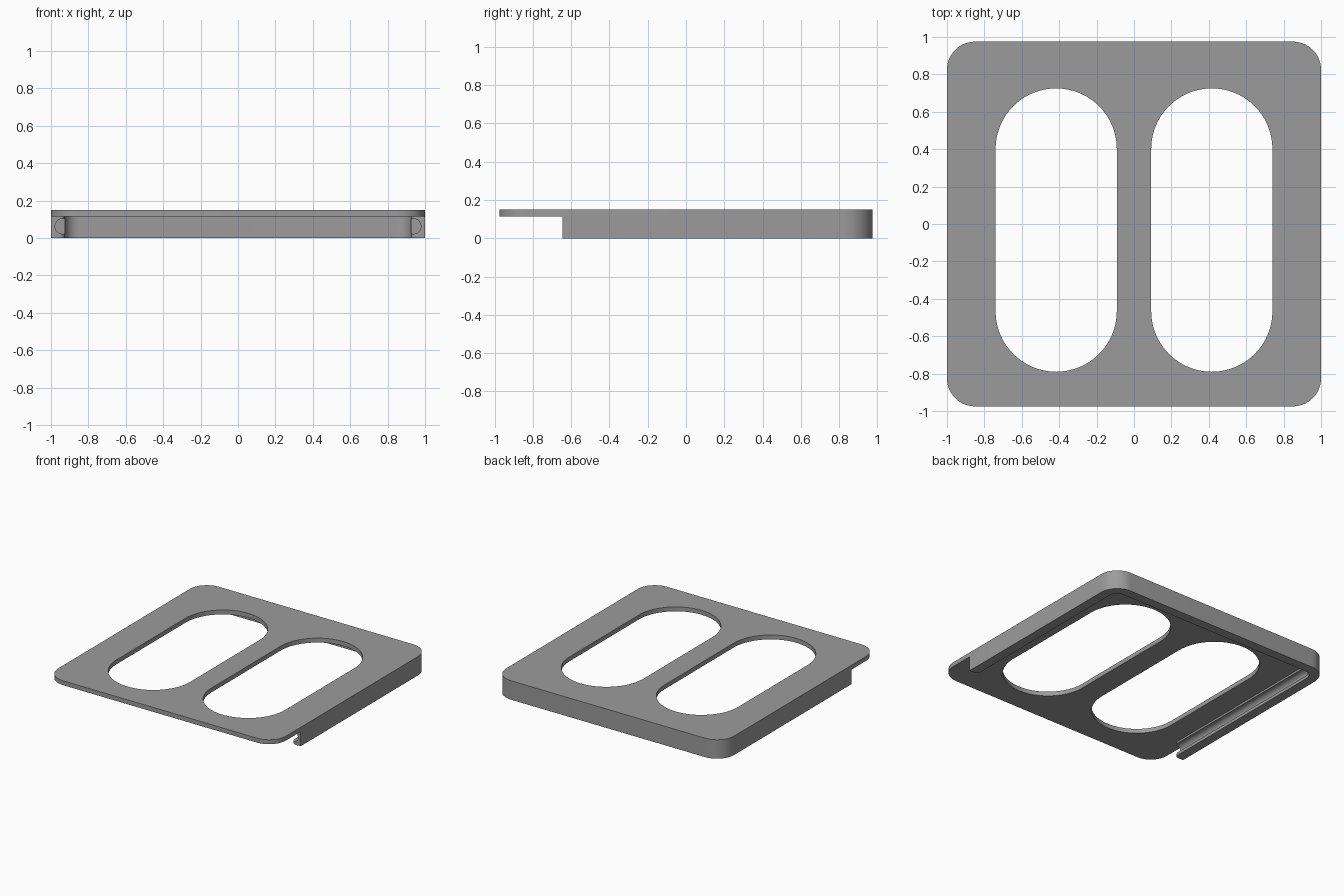
import bpy
import bmesh
import math

if "Cube" in bpy.data.objects:
    bpy.data.objects.remove(bpy.data.objects["Cube"])

TOP, UNDER = 0.15, 0.115      # plate upper and lower heights
FRONT, BACK = -0.975, 0.975   # plate ends
RIM_FRONT = -0.645            # where the side walls stop
WALL = 0.075                  # rim wall thickness

grey = bpy.data.materials.new("mid_grey")
grey.diffuse_color = (0.33, 0.33, 0.33, 1)
grey.use_nodes = True
grey.node_tree.nodes["Principled BSDF"].inputs["Base Color"].default_value = grey.diffuse_color


def arc(cx, cy, r, a0, a1, n=14):
    """Points on an arc, angles in degrees."""
    angles = [math.radians(a0 + (a1 - a0) * i / n) for i in range(n + 1)]
    return [(cx + r * math.cos(a), cy + r * math.sin(a)) for a in angles]


def prism(name, outline, z0, z1):
    """Extrude a closed plan outline between two heights."""
    bm = bmesh.new()
    face = bm.faces.new([bm.verts.new((x, y, z0)) for x, y in outline])
    out = bmesh.ops.extrude_face_region(bm, geom=[face])
    verts = [v for v in out["geom"] if isinstance(v, bmesh.types.BMVert)]
    bmesh.ops.translate(bm, verts=verts, vec=(0, 0, z1 - z0))
    bmesh.ops.recalc_face_normals(bm, faces=bm.faces)
    mesh = bpy.data.meshes.new(name)
    bm.to_mesh(mesh)
    bm.free()
    mesh.materials.append(grey)
    obj = bpy.data.objects.new(name, mesh)
    bpy.context.collection.objects.link(obj)
    return obj


def cut(obj, cutter):
    """Apply a boolean difference and discard the cutter."""
    mod = obj.modifiers.new("cut", 'BOOLEAN')
    mod.operation, mod.solver, mod.object = 'DIFFERENCE', 'EXACT', cutter
    bpy.ops.object.select_all(action='DESELECT')
    bpy.context.view_layer.objects.active = obj
    obj.select_set(True)
    bpy.ops.object.modifier_apply(modifier=mod.name)
    bpy.data.objects.remove(cutter, do_unlink=True)


def smooth(obj):
    bpy.ops.object.select_all(action='DESELECT')
    bpy.context.view_layer.objects.active = obj
    obj.select_set(True)
    bpy.ops.object.shade_smooth_by_angle(angle=math.radians(30))


# Top plate with rounded corners
R = 0.15
plate = prism("top_plate",
              arc(1 - R, BACK - R, R, 0, 90) + arc(R - 1, BACK - R, R, 90, 180)
              + arc(R - 1, FRONT + R, R, 180, 270)
              + arc(1 - R, FRONT + R, R, 270, 360), UNDER, TOP)

# Two long round-ended openings
SR = 0.324
for side in (-1, 1):
    cx = side * 0.416
    cut(plate, prism("slot_cutter",
                     arc(cx, 0.725 - SR, SR, 0, 180, 40)
                     + arc(cx, -0.79 + SR, SR, 180, 360, 40), 0, 0.3))
smooth(plate)

# Rim around the back and both sides, open at the front
inner, r, tip = 1 - WALL, R - WALL, 0.03
right_half = (arc(inner + tip, RIM_FRONT + tip, tip, 180, 270, 8)
              + [(1, RIM_FRONT)] + arc(1 - R, BACK - R, R, 0, 90))
inner_right = arc(inner - r, BACK - WALL - r, r, 90, 0)


def mirror(points):
    return [(-x, y) for x, y in reversed(points)]


rim = prism("side_rim",
            right_half + mirror(right_half) + mirror(inner_right) + inner_right,
            0, UNDER)

# Round guide grooves along the inside of both side walls
y0, y1 = RIM_FRONT - 0.1, 0.83
for side in (-1, 1):
    bpy.ops.mesh.primitive_cylinder_add(
        vertices=40, radius=0.04, depth=y1 - y0,
        location=(side * 0.938, (y0 + y1) / 2, 0.062),
        rotation=(math.pi / 2, 0, 0))
    cutter = bpy.context.object
    cutter.data.materials.append(grey)
    cut(rim, cutter)
smooth(rim)
